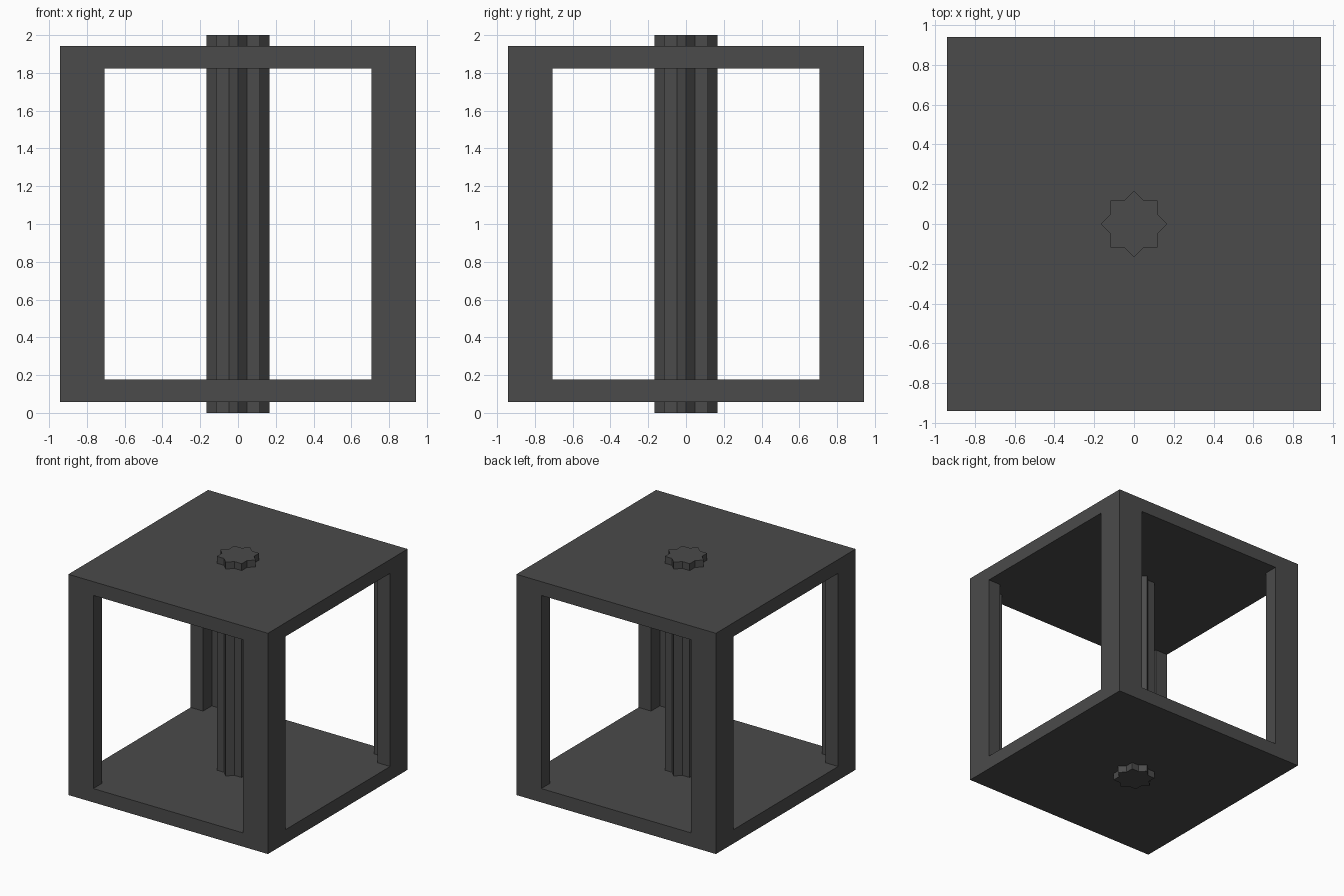
import bpy, bmesh, math

if "Cube" in bpy.data.objects:
    bpy.data.objects.remove(bpy.data.objects["Cube"])

U = 2 / 17            # module: wall thickness
H = 8 * U             # half width of the frame
Z0 = U / 2            # underside of the frame

grey = bpy.data.materials.new("dark_grey")
grey.diffuse_color = (0.07, 0.07, 0.07, 1)
grey.use_nodes = True
grey.node_tree.nodes["Principled BSDF"].inputs["Base Color"].default_value = grey.diffuse_color


def prism(name, outline, z0, z1):
    """Extrude a counter-clockwise outline from z0 to z1."""
    bm = bmesh.new()
    base = bm.faces.new([bm.verts.new((x, y, z0)) for x, y in outline])
    top = bmesh.ops.extrude_face_region(bm, geom=[base], use_keep_orig=True)
    verts = [v for v in top["geom"] if isinstance(v, bmesh.types.BMVert)]
    bmesh.ops.translate(bm, verts=verts, vec=(0, 0, z1 - z0))
    bmesh.ops.recalc_face_normals(bm, faces=bm.faces)
    mesh = bpy.data.meshes.new(name)
    bm.to_mesh(mesh)
    bm.free()
    mesh.materials.append(grey)
    obj = bpy.data.objects.new(name, mesh)
    bpy.context.collection.objects.link(obj)
    return obj


# Square floor and roof plates
square = [(-H, -H), (H, -H), (H, H), (-H, H)]
prism("floor_plate", square, Z0, Z0 + U)
prism("roof_plate", square, Z0 + 15 * U, Z0 + 16 * U)

# L-shaped corner posts, one turned to each corner
W, T = H - 2 * U, H - U
angle = [(-H, -H), (-W, -H), (-W, -T), (-T, -T), (-T, -W), (-H, -W)]
for i in range(4):
    post = prism(f"corner_post_{i + 1}", angle, Z0 + U, Z0 + 15 * U)
    post.rotation_euler.z = i * math.pi / 2

# Eight-pointed star column through both plates
R = U * math.sqrt(2)
r = U / math.cos(math.pi / 8)
star = [((R if k % 2 == 0 else r) * math.cos(k * math.pi / 8),
         (R if k % 2 == 0 else r) * math.sin(k * math.pi / 8)) for k in range(16)]
prism("star_column", star, 0, 2)
